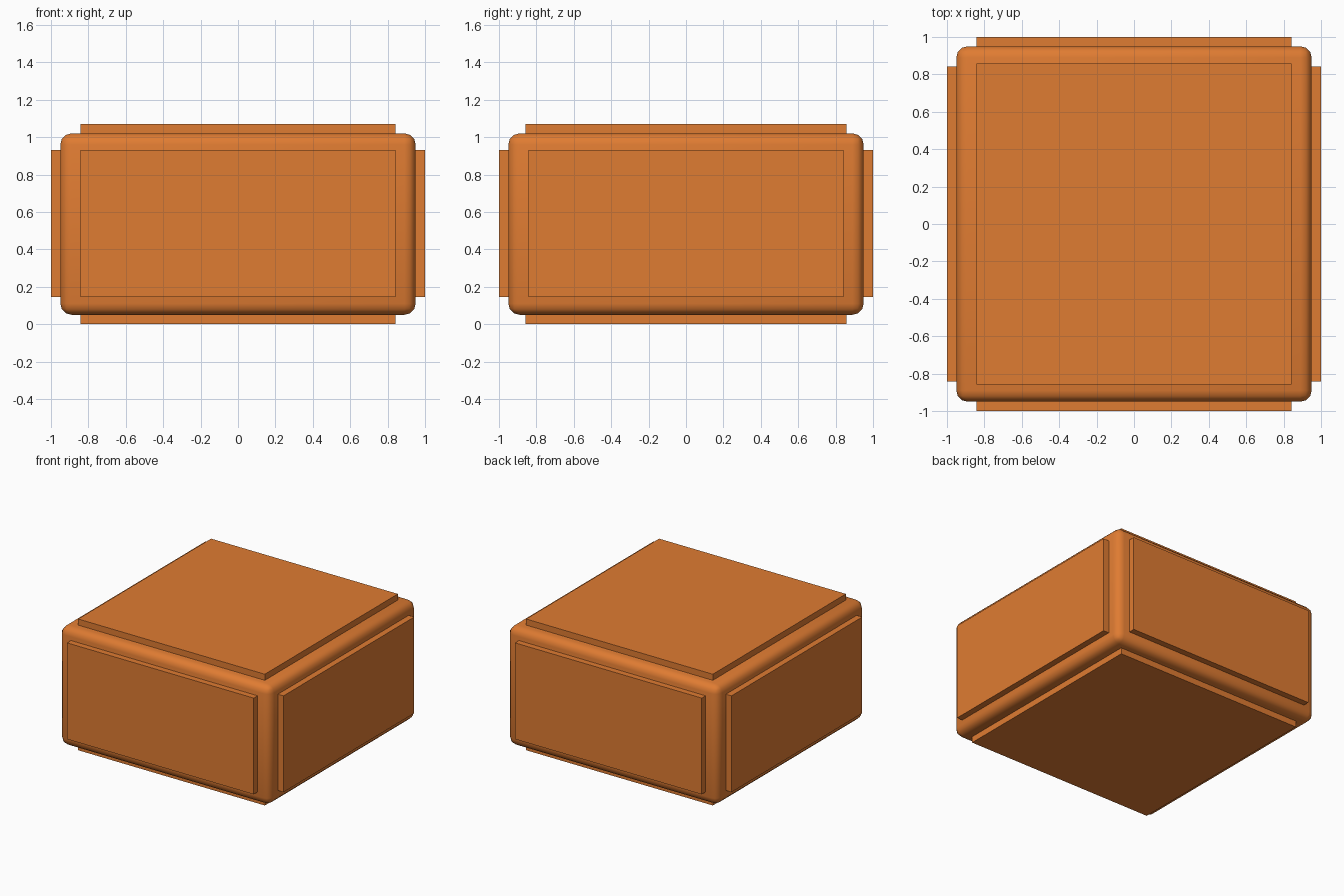
import bpy

if "Cube" in bpy.data.objects:
    bpy.data.objects.remove(bpy.data.objects["Cube"])

# Single orange colour
orange = bpy.data.materials.new("orange")
orange.diffuse_color = (0.74, 0.2, 0.032, 1)
orange.use_nodes = True
orange.node_tree.nodes["Principled BSDF"].inputs["Base Color"].default_value = orange.diffuse_color


def box(name, lo, hi):
    """Axis-aligned box between two corners."""
    centre = [(a + b) / 2 for a, b in zip(lo, hi)]
    size = [b - a for a, b in zip(lo, hi)]
    bpy.ops.mesh.primitive_cube_add(size=1, location=centre)
    ob = bpy.context.object
    ob.name = name
    ob.scale = size
    bpy.ops.object.transform_apply(location=False, rotation=False, scale=True)
    ob.data.materials.append(orange)
    return ob


# Rounded core block
core = box("core_block", (-0.95, -0.95, 0.05), (0.95, 0.95, 1.02))
bevel = core.modifiers.new("rounded_edges", "BEVEL")
bevel.width = 0.06
bevel.segments = 3
bpy.ops.object.modifier_apply(modifier=bevel.name)
bpy.ops.object.shade_smooth()

# Raised plates on the four sides, set slightly into the core
Z0, Z1, IN = 0.145, 0.93, 0.94
box("front_plate", (-0.842, -1, Z0), (0.842, -IN, Z1))
box("back_plate", (-0.842, IN, Z0), (0.842, 1, Z1))
box("left_plate", (-1, -0.842, Z0), (-IN, 0.842, Z1))
box("right_plate", (IN, -0.842, Z0), (1, 0.842, Z1))

# Raised plates on the top and bottom
box("top_plate", (-0.842, -0.857, 1.01), (0.842, 0.857, 1.07))
box("bottom_plate", (-0.842, -0.857, 0), (0.842, 0.857, 0.06))
